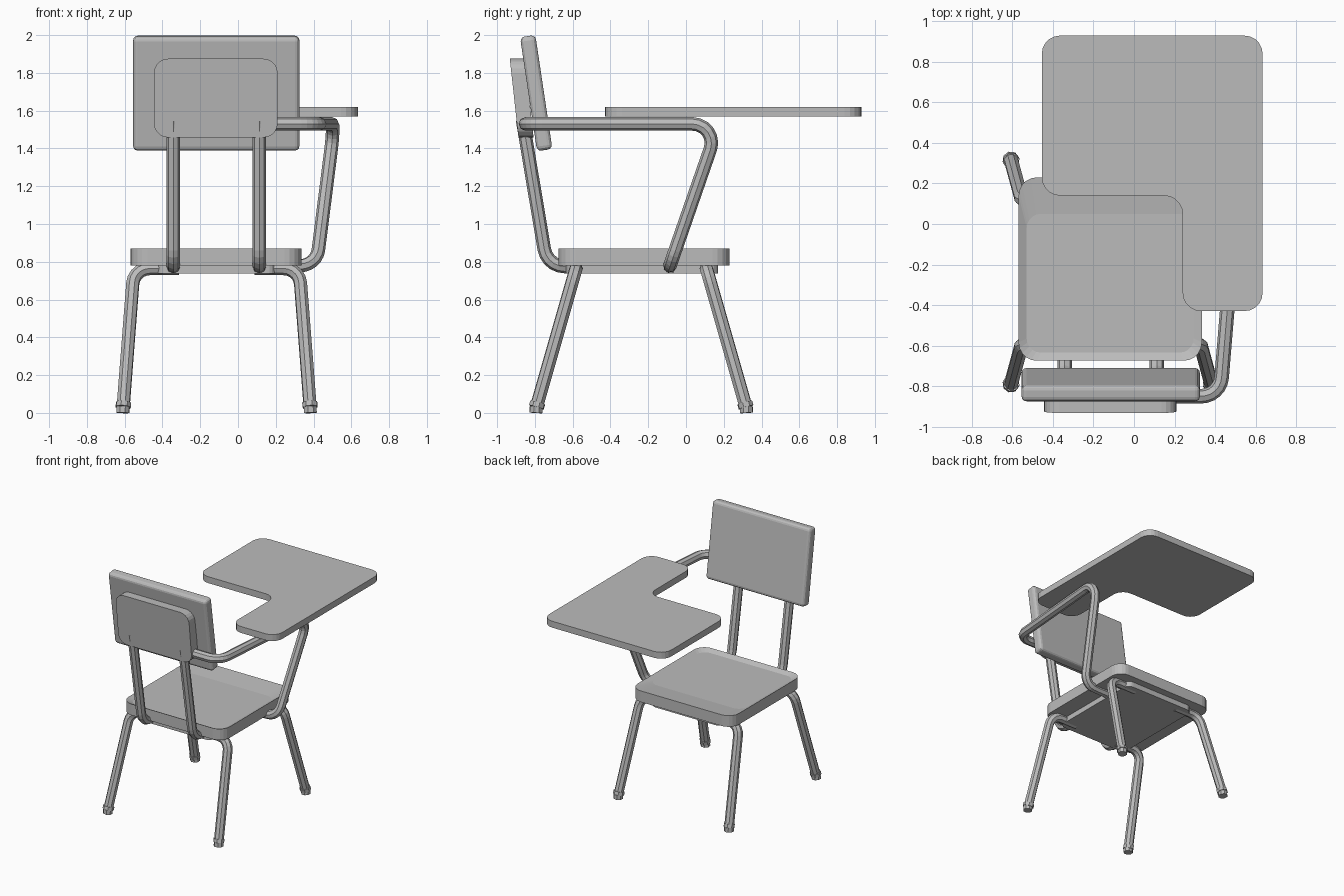
import bpy, bmesh, math
from mathutils import Vector, Matrix

cube = bpy.data.objects.get("Cube")
if cube:
    bpy.data.objects.remove(cube)

grey = bpy.data.materials.new("plain grey")
grey.use_nodes = True
tone = (0.5, 0.5, 0.5, 1)
grey.diffuse_color = tone
grey.node_tree.nodes["Principled BSDF"].inputs["Base Color"].default_value = tone


def add_object(name, mesh):
    mesh.materials.clear()
    mesh.materials.append(grey)
    obj = bpy.data.objects.new(name, mesh)
    bpy.context.scene.collection.objects.link(obj)
    return obj


def fillet(points, radius, closed=False, steps=5):
    """Round the corners of a path with arcs."""
    pts = [Vector(p) for p in points]
    out = []
    for i, p in enumerate(pts):
        if not closed and i in (0, len(pts) - 1):
            out.append(p)
            continue
        a = (pts[i - 1] - p).normalized()
        b = (pts[(i + 1) % len(pts)] - p).normalized()
        half = a.angle(b) / 2
        centre = p + (a + b).normalized() * radius / math.sin(half)
        reach = radius / math.tan(half)
        start, end = p + a * reach - centre, p + b * reach - centre
        for k in range(steps + 1):
            out.append(centre + start.slerp(end, k / steps) * radius / start.slerp(end, k / steps).length)
    return out


def loft(name, rings):
    """Join equal loops into a closed solid."""
    bm = bmesh.new()
    loops = [[bm.verts.new(p) for p in ring] for ring in rings]
    n = len(loops[0])
    for low, high in zip(loops, loops[1:]):
        for i in range(n):
            j = (i + 1) % n
            bm.faces.new((low[i], low[j], high[j], high[i]))
    bm.faces.new(loops[0][::-1])
    bm.faces.new(loops[-1])
    bmesh.ops.recalc_face_normals(bm, faces=bm.faces)
    mesh = bpy.data.meshes.new(name)
    bm.to_mesh(mesh)
    bm.free()
    return add_object(name, mesh)


def rect(x0, x1, y0, y1, z, radius):
    return fillet([(x0, y0, z), (x1, y0, z), (x1, y1, z), (x0, y1, z)], radius, True)


def lift(ring, dz):
    return [p + Vector((0, 0, dz)) for p in ring]


def tube(name, path, radius=0.036):
    """Eight-sided capped tube along a path."""
    curve = bpy.data.curves.new(name, "CURVE")
    curve.dimensions = "3D"
    curve.bevel_depth = radius
    curve.bevel_resolution = 2
    curve.use_fill_caps = True
    spline = curve.splines.new("POLY")
    spline.points.add(len(path) - 1)
    for point, p in zip(spline.points, path):
        point.co = (*p, 1)
    temp = bpy.data.objects.new(name + "_path", curve)
    mesh = bpy.data.meshes.new_from_object(temp)
    bpy.data.objects.remove(temp)
    mesh.name = name
    for face in mesh.polygons:
        face.use_smooth = False
    return add_object(name, mesh)


# Dished seat and the pan beneath it
rim = rect(-0.57, 0.335, -0.675, 0.23, 0.78, 0.09)
dish = rect(-0.53, 0.295, -0.635, 0.05, 0.85, 0.07)
loft("seat", [rim, lift(rim, 0.09), dish])
pan = rect(-0.43, 0.2, -0.635, 0.17, 0.737, 0.05)
loft("seat_pan", [pan, lift(pan, 0.05)])

# L-shaped writing top
top = fillet([(-0.455, 0.93, 1.568), (-0.455, 0.14, 1.568), (0.24, 0.14, 1.568),
              (0.24, -0.43, 1.568), (0.635, -0.43, 1.568), (0.635, 0.93, 1.568)],
             0.09, True)
loft("writing_top", [top, lift(top, 0.052)])

# Tilted backrest with soft edges
bm = bmesh.new()
bmesh.ops.create_cube(bm, size=1)
bmesh.ops.scale(bm, vec=(0.88, 0.082, 0.61), verts=bm.verts)
bmesh.ops.bevel(bm, geom=bm.edges[:], offset=0.024, segments=3, profile=0.5, affect="EDGES")
bmesh.ops.rotate(bm, matrix=Matrix.Rotation(math.radians(8.5), 3, "X"), verts=bm.verts)
bmesh.ops.translate(bm, vec=(-0.115, -0.793, 1.693), verts=bm.verts)
mesh = bpy.data.meshes.new("backrest")
bm.to_mesh(mesh)
bm.free()
add_object("backrest", mesh)

# Leaning mounting plate behind the backrest
flat = rect(-0.445, 0.21, 1.458, 1.875, 0, 0.075)
lean = [Vector((p.x, -0.887 - (p.y - 1.458) * 0.11, p.y)) for p in flat]
loft("back_plate", [lean, [p + Vector((0, 0.08, -0.0)) for p in lean]])

# Back posts
for side, x in (("right", -0.342), ("left", 0.113)):
    tube("back_post_" + side,
         fillet([(x, -0.865, 1.55), (x, -0.735, 0.775), (x, -0.5, 0.775)], 0.11))

# Splayed legs with rubber feet
for end, sy in (("back", -1), ("front", 1)):
    for side, sx in (("right", -1), ("left", 1)):
        def at(dx, dy, z):
            return Vector((-0.113 + sx * dx, -0.237 + sy * dy, z))
        label = end + "_leg_" + side
        foot = at(0.495, 0.555, 0.03)
        tube(label, fillet([at(0.2, 0.345, 0.765), at(0.438, 0.345, 0.765), foot], 0.09))
        tube(label + "_collar", [foot, at(0.493, 0.548, 0.055)], 0.042)
        tube(label + "_foot", [at(0.496, 0.558, 0), at(0.495, 0.556, 0.035)], 0.036)

# Arm: from the plate, forward under the top, then down to the seat
tube("arm_support", fillet([(0.1, -0.85, 1.53), (0.425, -0.85, 1.53), (0.51, 0.175, 1.53),
                            (0.415, -0.085, 0.78), (0.15, -0.085, 0.775)], 0.1, steps=6))
